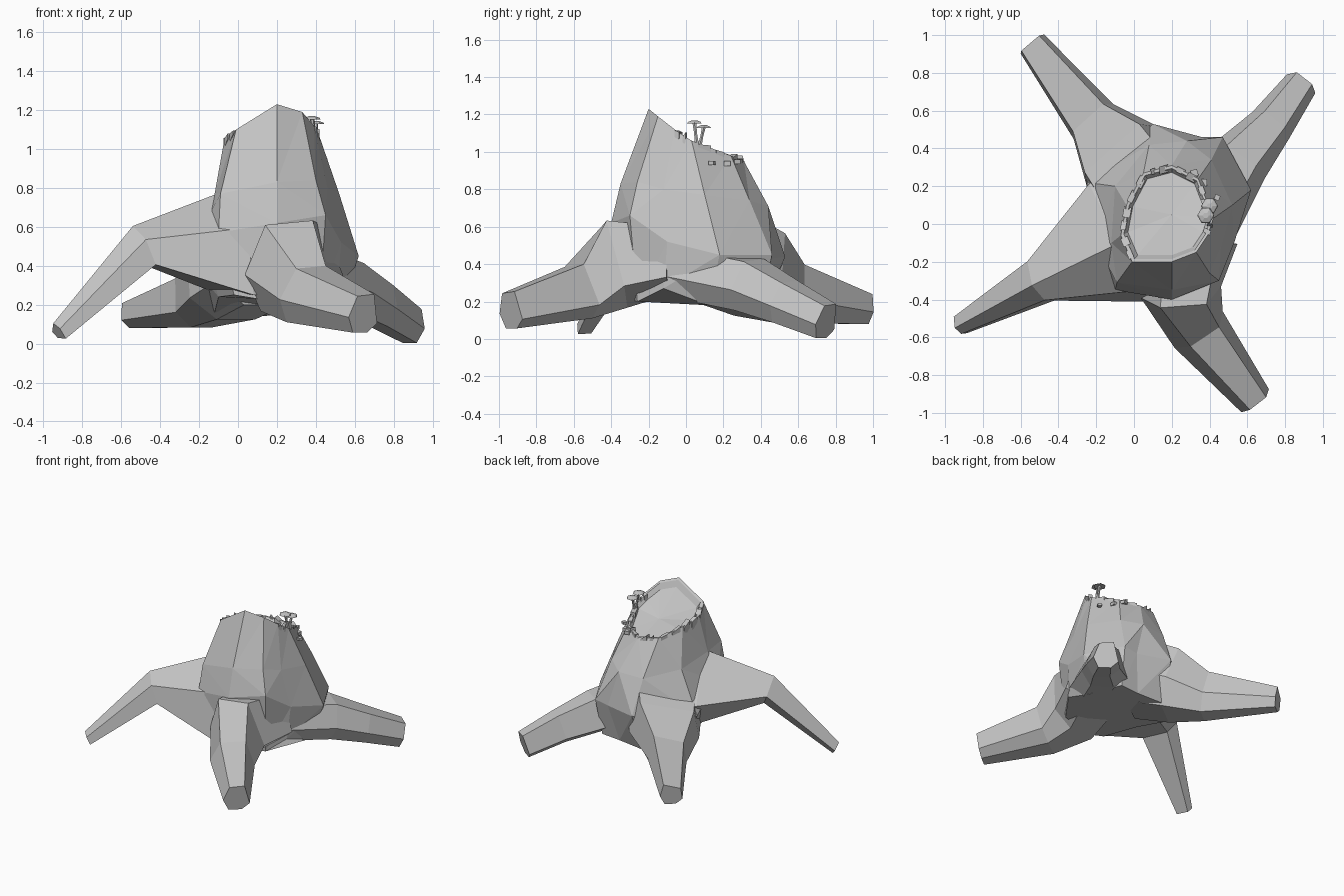
import bpy, bmesh, math, random
from mathutils import Vector

random.seed(4)
default_cube = bpy.data.objects.get("Cube")
if default_cube:
    bpy.data.objects.remove(default_cube, do_unlink=True)

# One grey material for the whole stump
grey = bpy.data.materials.new("grey wood")
grey.use_nodes = True
colour = (0.55, 0.55, 0.55, 1)
grey.diffuse_color = colour
for node in grey.node_tree.nodes:
    if node.type == 'BSDF_PRINCIPLED':
        node.inputs["Base Color"].default_value = colour


def finish(bm, name):
    """Turn a bmesh into a flat shaded object."""
    bmesh.ops.recalc_face_normals(bm, faces=bm.faces[:])
    mesh = bpy.data.meshes.new(name)
    bm.to_mesh(mesh)
    bm.free()
    mesh.materials.append(grey)
    obj = bpy.data.objects.new(name, mesh)
    bpy.context.collection.objects.link(obj)
    return obj


def loft(bm, rings, cap_end=True):
    """Skin a list of equally long closed rings with quads."""
    loops = [[bm.verts.new(p) for p in ring] for ring in rings]
    count = len(loops[0])
    for a, b in zip(loops, loops[1:]):
        for i in range(count):
            j = (i + 1) % count
            bm.faces.new((a[i], a[j], b[j], b[i]))
    bm.faces.new(loops[0])
    if cap_end:
        bm.faces.new(loops[-1])
    return loops


# Trunk: rings run counter-clockwise from the front left corner
rim = [(-.01, -.2, 1.1), (.2, -.2, 1.23), (.33, -.15, 1.19), (.39, -.06, 1.12), (.42, .03, 1.06),
       (.34, .24, .98), (.2, .31, .95), (.05, .27, .97), (-.04, .1, 1.02), (-.07, -.06, 1.05)]
waist = [(-.09, -.31, .77), (.2, -.35, .83), (.4, -.26, .84), (.46, -.12, .8), (.52, .1, .77),
         (.41, .34, .74), (.28, .44, .71), (.08, .42, .7), (-.1, .2, .74), (-.12, -.1, .77)]
flare = [(-.1, -.35, .57), (.2, -.4, .62), (.45, -.3, .66), (.53, -.1, .52), (.62, .18, .45),
         (.47, .46, .45), (.36, .46, .43), (.1, .53, .44), (-.25, .22, .42), (-.2, -.1, .56)]
under = [(-.02, -.36, .25), (.1, -.38, .23), (.42, -.26, .2), (.51, -.12, .27), (.53, .12, .18),
         (.45, .4, .16), (.3, .4, .15), (.08, .42, .14), (-.12, .2, .16), (-.1, -.1, .24)]

heart = Vector((.2, .05, 1.0))


def inset(points, amount, drop):
    return [Vector(p).lerp(heart, amount) - Vector((0, 0, drop)) for p in points]


bm = bmesh.new()
loops = loft(bm, [under, flare, waist, rim, inset(rim, .06, 0), inset(rim, .14, .03)], cap_end=False)
centre = bm.verts.new(heart)
top = loops[-1]
for i, v in enumerate(top):
    bm.faces.new((v, top[(i + 1) % len(top)], centre))
bmesh.ops.triangulate(bm, faces=[f for f in bm.faces if len(f.verts) == 4])
finish(bm, "trunk")

# Roots: each section is x, y, mid height, width, height
ROUNDED = [(-.5, -.25), (-.2, -.5), (.3, -.5), (.5, -.1), (.27, .45), (-.3, .5)]
RIDGED = [(-.5, -.5), (.25, -.45), (.5, -.05), (0, .5), (-.4, .15)]
SLANTED = [(-.5, -.25), (-.2, -.5), (.3, -.5), (.5, -.1), (.35, .5), (-.42, .3)]


def root(name, profile, sections):
    path = [Vector(s[:3]) for s in sections]
    rings = []
    for i, (x, y, z, width, height) in enumerate(sections):
        along = path[min(i + 1, len(path) - 1)] - path[max(i - 1, 0)]
        flat = Vector((along.x, along.y, 0)).normalized()
        side = Vector((flat.y, -flat.x, 0))
        # lean the section most of the way towards the slope of the root
        up = (Vector((0, 0, 1)) - flat * (along.normalized().z * .8)).normalized()
        rings.append([path[i] + side * (u * width) + up * (v * height) for u, v in profile])
    bm = bmesh.new()
    loft(bm, rings)
    finish(bm, name)


root("front_root", ROUNDED, [(.3, -.07, .42, .5, .36), (.25, -.38, .40, .43, .48),
                             (.35, -.57, .255, .32, .30), (.645, -.94, .155, .19, .20)])
root("rear_right_root", ROUNDED, [(.36, 0, .36, .38, .28), (.56, .34, .29, .33, .28),
                                  (.73, .53, .2, .24, .23), (.89, .75, .095, .18, .19)])
root("rear_left_root", SLANTED, [(.08, .16, .44, .54, .5), (-.07, .37, .345, .5, .46),
                                 (-.22, .55, .24, .28, .32), (-.54, .955, .16, .16, .16)])
root("knee_root", RIDGED, [(.1, 0, .51, .7, .5), (-.08, -.1, .515, .7, .53),
                           (-.51, -.31, .505, .25, .21), (-.93, -.54, .065, .11, .09)])


# Ragged bark slivers along the rim
def bark_shard(bm, a, b, start, end, thickness):
    p, q = a.lerp(b, start), a.lerp(b, end)
    out = (p - heart)
    out.z = 0
    out.normalize()
    low = Vector((0, 0, -random.uniform(.04, .12)))
    tip = Vector((0, 0, random.uniform(0, .025)))
    front = [p + low, q + low * .4, q + tip, p - tip * .5]
    loft(bm, [[v - out * thickness for v in front], [v + out * .01 for v in front]])


bm = bmesh.new()
points = [Vector(p) for p in rim]
for i in range(3, len(points)):
    a, b = points[i], points[(i + 1) % len(points)]
    start = random.uniform(0, .2)
    bark_shard(bm, a, b, start, start + random.uniform(.25, .35), .03)
    bark_shard(bm, a, b, start + .45, start + random.uniform(.6, .8), .02)
finish(bm, "rim_bark")

# Small broken ledges on the outside of the bark
bm = bmesh.new()
for x, y, z, size in [(.37, .22, .95, .025), (.32, .27, .96, .025), (.44, .14, .95, .02)]:
    out = Vector((x, y, 0)) - Vector((heart.x, heart.y, 0))
    out.normalize()
    side = Vector((-out.y, out.x, 0))
    base = Vector((x, y, z))
    ring = [base - side * size, base + out * size, base + side * size, base - out * size]
    loft(bm, [[p - Vector((0, 0, size)) for p in ring], ring])
finish(bm, "bark_ledges")


# Mushrooms: bent stalk and a wide shallow cap
def mushroom(name, foot, head, radius):
    foot, head = Vector(foot), Vector(head)

    def circle(centre, r, sides=6):
        turns = [math.tau * i / sides for i in range(sides)]
        return [centre + Vector((math.cos(t) * r, math.sin(t) * r, 0)) for t in turns]

    bm = bmesh.new()
    lift = Vector((0, 0, radius * .3))
    loft(bm, [circle(foot, .014), circle(foot.lerp(head, .6), .009), circle(head, .012)])
    loft(bm, [circle(head, radius * .3), circle(head - lift * .2, radius),
              circle(head + lift * .4, radius * .85), circle(head + lift, radius * .35)])
    finish(bm, name)


mushroom("tall_mushroom", (.40, .06, 1.02), (.38, .045, 1.155), .045)
mushroom("short_mushroom", (.40, .07, 1.02), (.4, .095, 1.13), .045)
